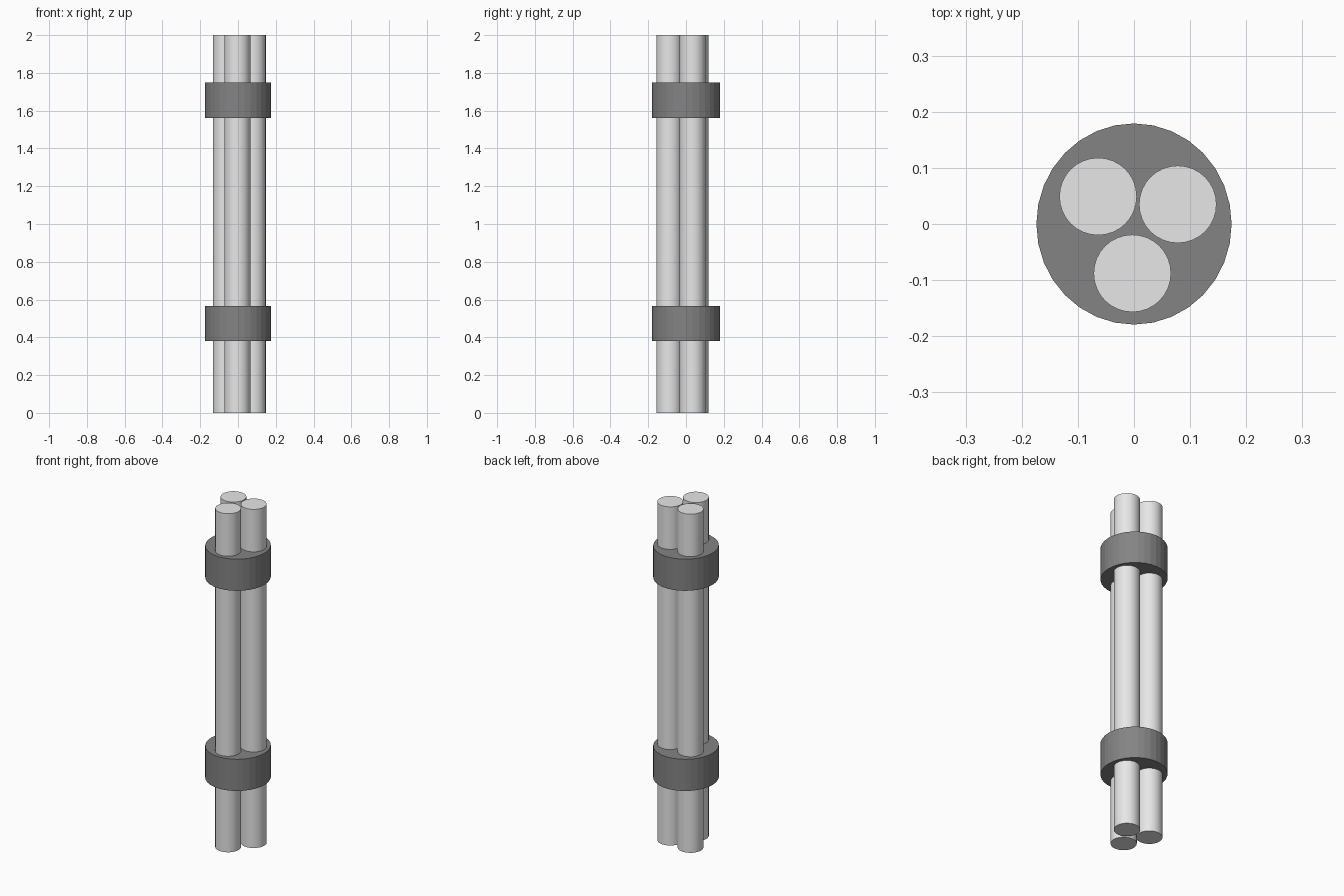
import bpy

cube = bpy.data.objects.get("Cube")
if cube:
    bpy.data.objects.remove(cube, do_unlink=True)


def make_material(name, value):
    mat = bpy.data.materials.new(name)
    mat.use_nodes = True
    colour = (value, value, value, 1)
    mat.diffuse_color = colour
    mat.node_tree.nodes["Principled BSDF"].inputs["Base Color"].default_value = colour
    return mat


def make_cylinder(name, x, y, bottom, top, radius, mat, stretch_y=1):
    bpy.ops.mesh.primitive_cylinder_add(
        vertices=32, radius=radius, depth=top - bottom,
        location=(x, y, (bottom + top) / 2))
    obj = bpy.context.object
    obj.name = name
    obj.scale.y = stretch_y
    obj.data.materials.append(mat)
    return obj


light_grey = make_material("light grey", 0.8)
dark_grey = make_material("dark grey", 0.23)

# Three upright rods
rods = {
    "front_rod": (-0.003, -0.088),
    "back_left_rod": (0.078, 0.035),
    "back_right_rod": (-0.064, 0.049),
}
for name, (x, y) in rods.items():
    make_cylinder(name, x, y, 0, 2, 0.069, light_grey)
    bpy.ops.object.shade_smooth_by_angle()

# Two solid bands holding the rods, slightly deeper than wide
for name, bottom in (("lower_band", 0.38), ("upper_band", 1.562)):
    make_cylinder(name, 0, 0, bottom, bottom + 0.187, 0.174, dark_grey, 1.03)
